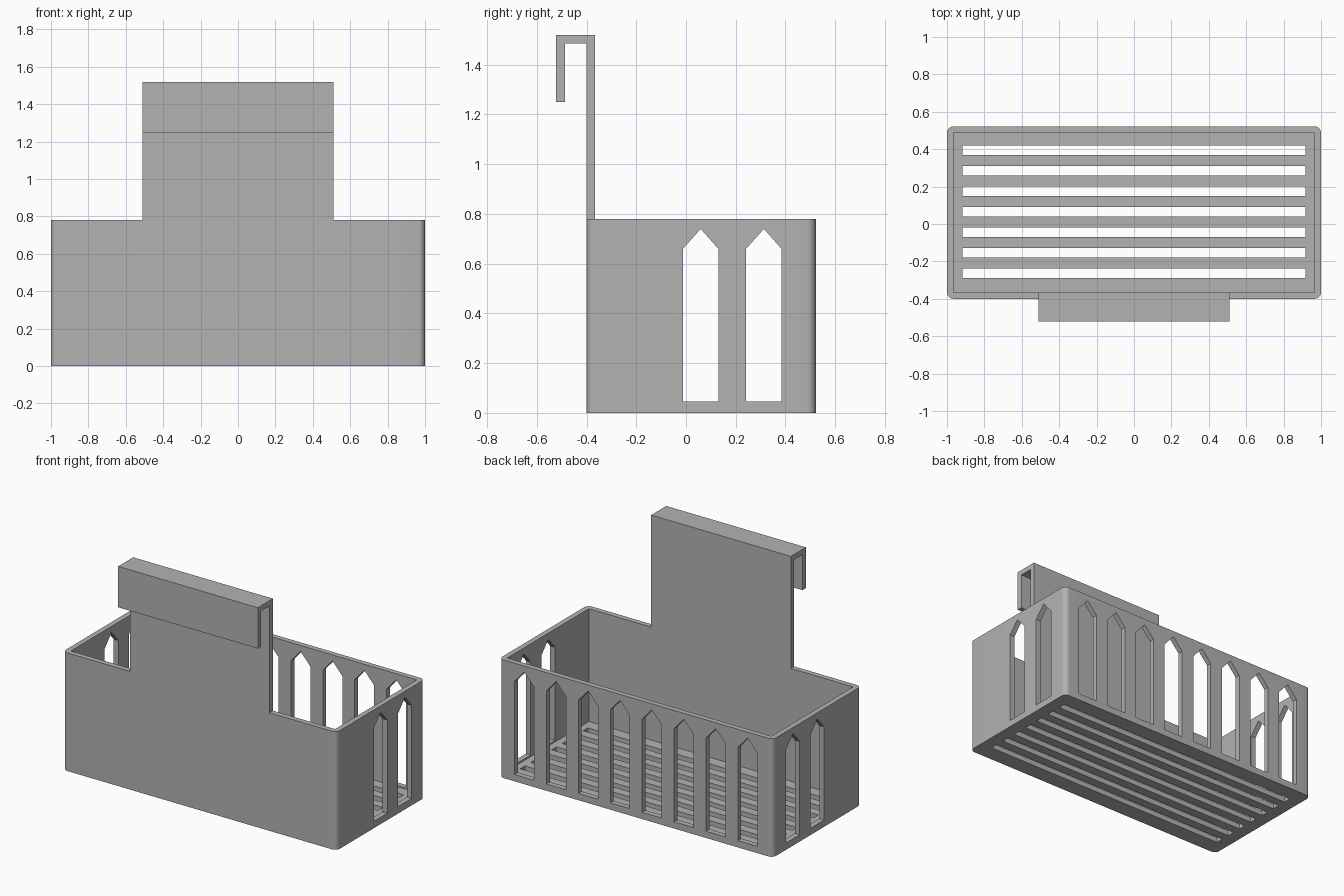
import bpy
import bmesh
from math import radians
from mathutils import Vector

cube = bpy.data.objects.get("Cube")
if cube:
    bpy.data.objects.remove(cube, do_unlink=True)

WALL = 0.035
FRONT, BACK, HEIGHT = -0.40, 0.522, 0.78

grey = bpy.data.materials.new("grey plastic")
grey.use_nodes = True
grey.diffuse_color = (0.45, 0.45, 0.45, 1)
grey.node_tree.nodes["Principled BSDF"].inputs["Base Color"].default_value = grey.diffuse_color


def add_prism(bm, outline, depth):
    """Extrude a closed outline of 3D points along the depth vector."""
    face = bm.faces.new([bm.verts.new(p) for p in outline])
    new = bmesh.ops.extrude_face_region(bm, geom=[face])["geom"]
    bmesh.ops.translate(bm, vec=Vector(depth), verts=[g for g in new if isinstance(g, bmesh.types.BMVert)])


def add_box(bm, x0, x1, y0, y1, z0, z1):
    add_prism(bm, [(x0, y0, z0), (x1, y0, z0), (x1, y1, z0), (x0, y1, z0)], (0, 0, z1 - z0))


def make_object(name, bm):
    bmesh.ops.recalc_face_normals(bm, faces=bm.faces)
    mesh = bpy.data.meshes.new(name)
    bm.to_mesh(mesh)
    bm.free()
    mesh.materials.append(grey)
    obj = bpy.data.objects.new(name, mesh)
    bpy.context.collection.objects.link(obj)
    return obj


def combine(target, bm, operation):
    """Boolean a temporary solid into the target, then discard it."""
    tool = make_object("helper", bm)
    tool.hide_render = True
    mod = target.modifiers.new("combine", "BOOLEAN")
    mod.operation, mod.solver, mod.object = operation, "EXACT", tool
    bpy.context.view_layer.objects.active = target
    bpy.ops.object.modifier_apply(modifier=mod.name)
    bpy.data.objects.remove(tool, do_unlink=True)


def window(centre, half=0.071):
    """Pointed window outline as (along wall, height) pairs."""
    return [(centre - half, 0.045), (centre + half, 0.045), (centre + half, 0.66),
            (centre, 0.74), (centre - half, 0.66)]


# Basket body with rounded upright corners
bm = bmesh.new()
add_box(bm, -1, 1, FRONT, BACK, 0, HEIGHT)
upright = [e for e in bm.edges if abs(e.verts[0].co.z - e.verts[1].co.z) > 0.1]
bmesh.ops.bevel(bm, geom=upright, offset=WALL, segments=8, profile=0.5, affect="EDGES")
basket = make_object("basket", bm)

# Hollow inside
bm = bmesh.new()
add_box(bm, -1 + WALL, 1 - WALL, FRONT + WALL, BACK - WALL, WALL, 1)
combine(basket, bm, "DIFFERENCE")

# Back windows and floor slots
bm = bmesh.new()
for i in range(8):
    c = (i - 3.5) * 0.233
    add_prism(bm, [(x, BACK - 0.06, z) for x, z in window(c)], (0, 0.2, 0))
for i in range(7):
    y = 0.065 + (i - 3) * 0.1095
    add_box(bm, -0.918, 0.918, y - 0.025, y + 0.025, -0.1, 0.042)
combine(basket, bm, "DIFFERENCE")

# Side windows
bm = bmesh.new()
for side in (-1, 1):
    for c in (0.059, 0.313):
        add_prism(bm, [(side * 0.9, y, z) for y, z in window(c)], (side * 0.2, 0, 0))
combine(basket, bm, "DIFFERENCE")

# Hanging plate and hook, one bent strip rising from the front wall
inner, tip, top = FRONT + WALL, -0.522, 1.52
strip = [(FRONT, 0.3), (inner, 0.3), (inner, top), (tip, top), (tip, 1.25),
         (tip + WALL, 1.25), (tip + WALL, top - WALL), (FRONT, top - WALL)]
bm = bmesh.new()
add_prism(bm, [(-0.51, y, z) for y, z in strip], (1.02, 0, 0))
combine(basket, bm, "UNION")

basket.name = basket.data.name = "hanging_basket"
basket.select_set(True)
bpy.context.view_layer.objects.active = basket
bpy.ops.object.shade_smooth_by_angle(angle=radians(30))
